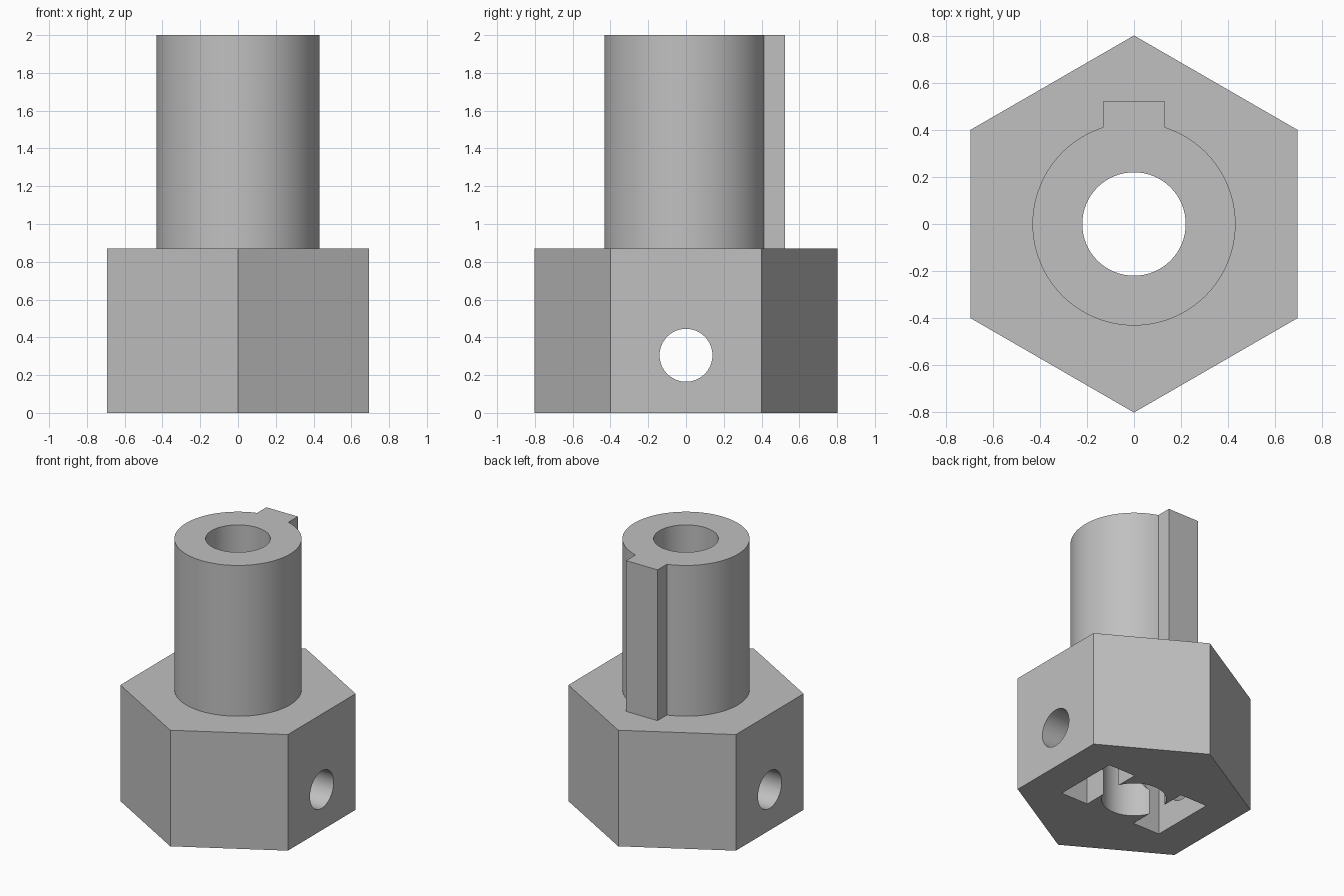
import bpy
from math import asin, cos, sin, pi, radians

default = bpy.data.objects.get("Cube")
if default:
    bpy.data.objects.remove(default)

HEX_R, HEX_TOP, TOP = 0.802, 0.87, 2.0
SHAFT_R, BORE_R, SCREW_R, SCREW_Z = 0.432, 0.22, 0.14, 0.305
KEY_HALF, KEY_Y = 0.13, 0.523

grey = bpy.data.materials.new("plain grey")
grey.use_nodes = True
colour = (0.53, 0.53, 0.53, 1)
grey.diffuse_color = colour
grey.node_tree.nodes["Principled BSDF"].inputs["Base Color"].default_value = colour


def arc(radius, start, end, steps):
    angles = [start + (end - start) * i / steps for i in range(steps + 1)]
    return [(radius * cos(a), radius * sin(a)) for a in angles]


def prism(name, outline, z0, z1):
    """Extrude a closed counter-clockwise outline from z0 to z1."""
    n = len(outline)
    verts = [(x, y, z) for z in (z0, z1) for x, y in outline]
    faces = [tuple(reversed(range(n))), tuple(range(n, 2 * n))]
    faces += [(i, (i + 1) % n, n + (i + 1) % n, n + i) for i in range(n)]
    mesh = bpy.data.meshes.new(name)
    mesh.from_pydata(verts, [], faces)
    mesh.materials.append(grey)
    obj = bpy.data.objects.new(name, mesh)
    bpy.context.collection.objects.link(obj)
    return obj


def combine(target, tool, operation):
    """Apply a boolean and discard its tool."""
    bpy.context.view_layer.objects.active = target
    mod = target.modifiers.new(tool.name, 'BOOLEAN')
    mod.operation, mod.solver, mod.object = operation, 'EXACT', tool
    bpy.ops.object.modifier_apply(modifier=mod.name)
    bpy.data.objects.remove(tool)


# Hexagonal base with a corner at front and back
body = prism("hex_keyed_shaft", arc(HEX_R, pi / 2, 2.5 * pi, 6)[:-1], 0, HEX_TOP)

# Round shaft and its back key share one outline
gap = asin(KEY_HALF / SHAFT_R)
outline = arc(SHAFT_R, pi / 2 + gap, 2.5 * pi - gap, 92)
outline += [(KEY_HALF, KEY_Y), (-KEY_HALF, KEY_Y)]
combine(body, prism("shaft", outline, HEX_TOP / 2, TOP), 'UNION')

# Central bore
combine(body, prism("bore", arc(BORE_R, 0, 2 * pi, 80)[:-1], -0.1, TOP + 0.1), 'DIFFERENCE')

# Cross hole for the set screws
screw = prism("screw_hole", arc(SCREW_R, 0, 2 * pi, 64)[:-1], -1, 1)
screw.rotation_euler.y = pi / 2
screw.location.z = SCREW_Z
bpy.context.view_layer.update()
combine(body, screw, 'DIFFERENCE')

# Nut pockets open at the underside
for side in (-1, 1):
    x0, x1 = sorted((side * 0.205, side * 0.43))
    pocket = [(x0, -0.25), (x1, -0.25), (x1, 0.25), (x0, 0.25)]
    combine(body, prism("nut_pocket", pocket, -0.1, 0.56), 'DIFFERENCE')

bpy.ops.object.select_all(action='DESELECT')
body.select_set(True)
bpy.context.view_layer.objects.active = body
bpy.ops.object.shade_smooth_by_angle(angle=radians(25))
